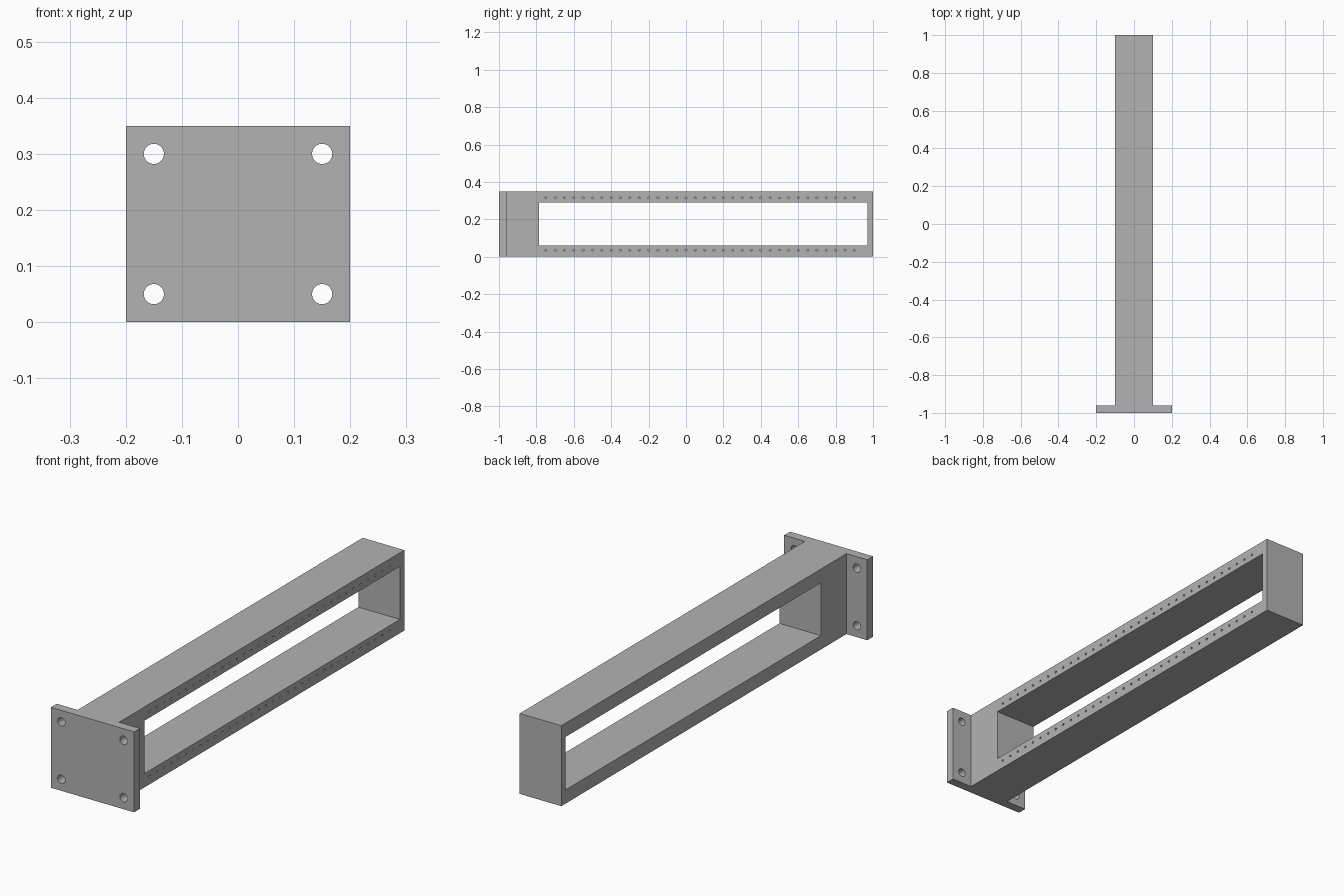
import bpy, bmesh
from math import pi
from mathutils import Matrix, Vector

if "Cube" in bpy.data.objects:
    bpy.data.objects.remove(bpy.data.objects["Cube"])

GREY = (0.45, 0.45, 0.45, 1)
metal = bpy.data.materials.new("plain grey metal")
metal.use_nodes = True
metal.diffuse_color = GREY
metal.node_tree.nodes["Principled BSDF"].inputs["Base Color"].default_value = GREY

HEIGHT = 0.35


def make_object(name, bm):
    bmesh.ops.recalc_face_normals(bm, faces=bm.faces)
    mesh = bpy.data.meshes.new(name)
    bm.to_mesh(mesh)
    bm.free()
    mesh.materials.append(metal)
    obj = bpy.data.objects.new(name, mesh)
    bpy.context.collection.objects.link(obj)
    return obj


def add_drill(bm, centre, axis, radius, depth, sides):
    turn = Matrix.Rotation(pi / 2, 4, "Y" if axis == "X" else "X")
    bmesh.ops.create_cone(bm, cap_ends=True, segments=sides, radius1=radius,
                          radius2=radius, depth=depth,
                          matrix=Matrix.Translation(centre) @ turn)


def cut(target, cutter):
    mod = target.modifiers.new(cutter.name, "BOOLEAN")
    mod.operation, mod.solver, mod.object = "DIFFERENCE", "EXACT", cutter
    bpy.ops.object.select_all(action="DESELECT")
    bpy.context.view_layer.objects.active = target
    target.select_set(True)
    bpy.ops.object.modifier_apply(modifier=mod.name)
    bpy.data.objects.remove(cutter)


# Beam and mounting flange: one T-shaped outline, extruded upwards
half = [(0.2, -1), (0.2, -0.96), (0.1, -0.96), (0.1, 1)]
outline = half + [(-x, y) for x, y in reversed(half)]
bm = bmesh.new()
base = bm.faces.new([bm.verts.new((x, y, 0)) for x, y in outline])
top = bmesh.ops.extrude_face_region(bm, geom=[base])["geom"]
bmesh.ops.translate(bm, vec=(0, 0, HEIGHT),
                    verts=[v for v in top if isinstance(v, bmesh.types.BMVert)])
frame = make_object("flanged_rack_frame", bm)

# Long window through the beam
y0, y1, z0, z1 = -0.785, 0.97, 0.06, 0.29
bm = bmesh.new()
bmesh.ops.create_cube(bm, size=1, matrix=Matrix.LocRotScale(
    Vector((0, (y0 + y1) / 2, (z0 + z1) / 2)), None,
    Vector((0.4, y1 - y0, z1 - z0))))
cut(frame, make_object("window_cutter", bm))

# Four bolt holes through the flange
bm = bmesh.new()
for x in (-0.15, 0.15):
    for z in (0.05, 0.3):
        add_drill(bm, (x, -0.98, z), "Y", 0.018, 0.1, 32)
cut(frame, make_object("bolt_hole_cutter", bm))

# Two rows of small blind screw holes on the left face
bm = bmesh.new()
for z in (0.035, 0.315):
    for i in range(34):
        add_drill(bm, (0.1, -0.75 + 0.05 * i, z), "X", 0.005, 0.06, 16)
cut(frame, make_object("screw_hole_cutter", bm))

# Smooth hole walls, crisp edges elsewhere
bpy.ops.object.shade_smooth_by_angle(angle=pi / 6)
